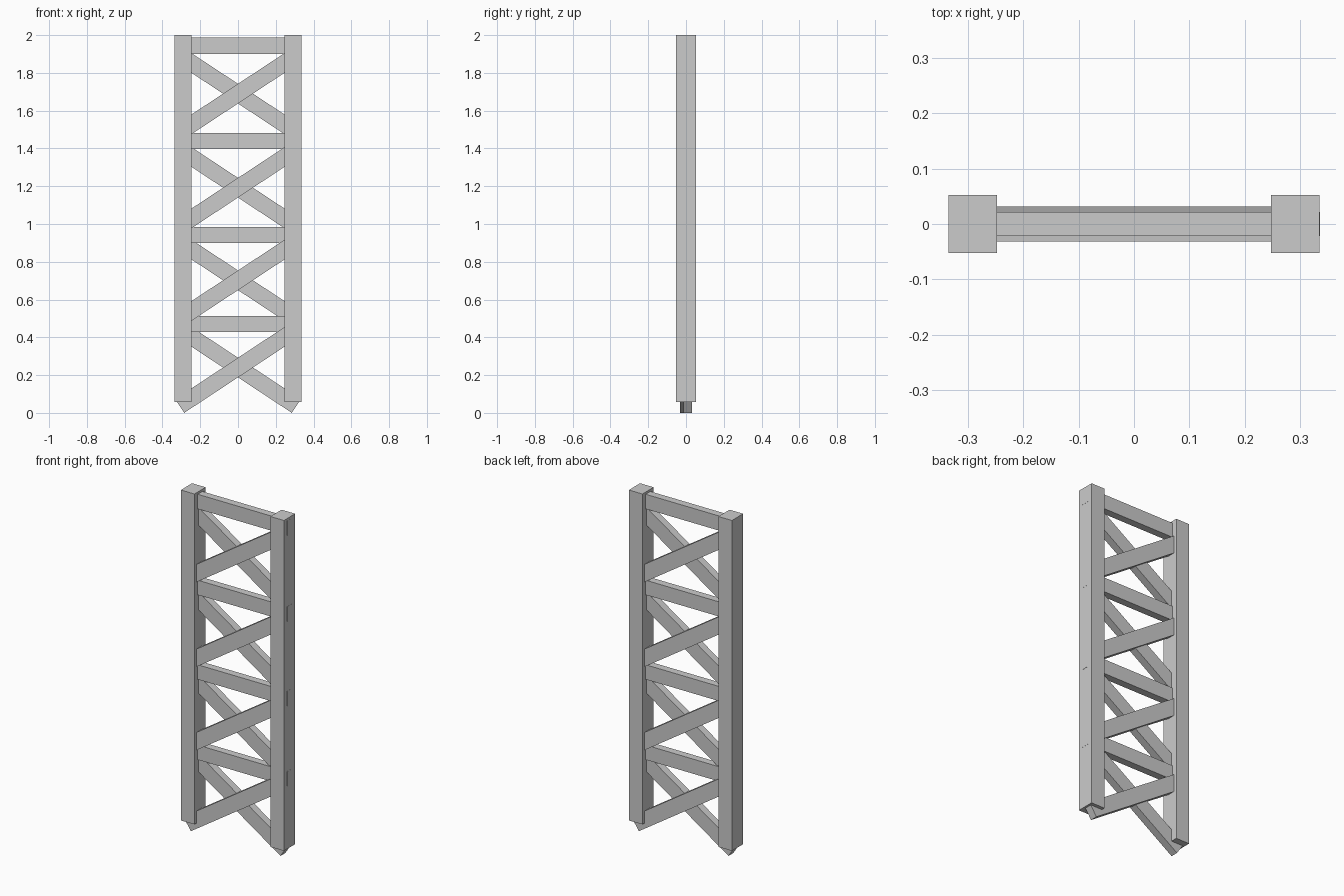
import bpy
from math import radians

if "Cube" in bpy.data.objects:
    bpy.data.objects.remove(bpy.data.objects["Cube"])


def beam(name, size, loc, tilt=0.0):
    """Rectangular beam, tilted about the y axis by the given degrees."""
    bpy.ops.mesh.primitive_cube_add(size=1, location=loc, rotation=(0, -radians(tilt), 0))
    ob = bpy.context.object
    ob.name = name
    ob.scale = size
    bpy.ops.object.transform_apply(location=False, rotation=True, scale=True)
    return ob


# Upright posts
for side, sx in (("left", -1), ("right", 1)):
    beam(f"{side}_post", (0.088, 0.104, 1.942), (sx * 0.291, 0, 1.029))

# Horizontal rungs, just breaking through the right post
for i, z in enumerate((0.47, 0.942, 1.439, 1.944)):
    beam(f"rung_{i + 1}", (0.668, 0.044, 0.086), (0.002, 0, z))

# Crossed braces: one rising to the right in front, one falling behind
for i, z in enumerate((0.24, 0.702, 1.192, 1.69)):
    beam(f"front_brace_{i + 1}", (0.74, 0.044, 0.087), (0, -0.0095, z), 33.4)
    beam(f"back_brace_{i + 1}", (0.74, 0.044, 0.087), (0, 0.0095, z), -33.4)
